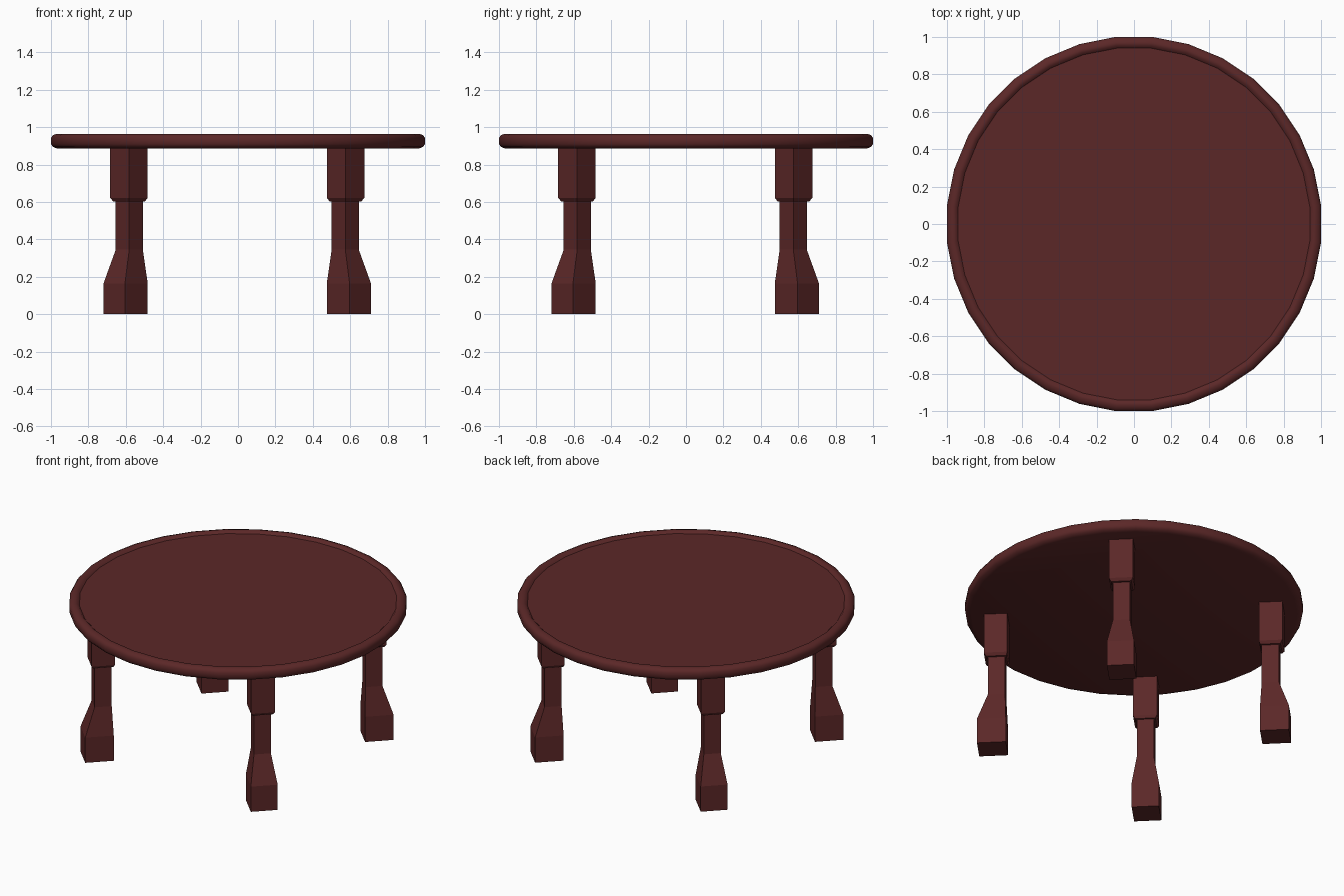
import bpy, bmesh, math

if "Cube" in bpy.data.objects:
    bpy.data.objects.remove(bpy.data.objects["Cube"])

wood = bpy.data.materials.new("dark red wood")
wood.diffuse_color = (0.105, 0.0205, 0.0205, 1)
wood.use_nodes = True
wood.node_tree.nodes["Principled BSDF"].inputs["Base Color"].default_value = wood.diffuse_color


def loft(name, rings):
    """Skin a stack of equal-sized rings and cap both ends."""
    bm = bmesh.new()
    loops = [[bm.verts.new(p) for p in ring] for ring in rings]
    n = len(loops[0])
    for a, b in zip(loops, loops[1:]):
        for i in range(n):
            j = (i + 1) % n
            bm.faces.new((a[i], a[j], b[j], b[i]))
    bm.faces.new(loops[0][::-1])
    bm.faces.new(loops[-1])
    bmesh.ops.recalc_face_normals(bm, faces=bm.faces)
    mesh = bpy.data.meshes.new(name)
    bm.to_mesh(mesh)
    bm.free()
    mesh.materials.append(wood)
    obj = bpy.data.objects.new(name, mesh)
    bpy.context.collection.objects.link(obj)
    return obj


# Tabletop: 32-sided disc with rounded edge and a shallow recess inside the rim
SIDES = 32
FLAT = 1 / math.cos(math.pi / SIDES)
profile = [(0.965, 0.885), (0.99, 0.895), (1.0, 0.91), (1.0, 0.942),
           (0.99, 0.957), (0.968, 0.965), (0.953, 0.963), (0.94, 0.95)]


def circle(r, z):
    angles = [(i + 0.5) * math.tau / SIDES for i in range(SIDES)]
    return [(r * FLAT * math.cos(a), r * FLAT * math.sin(a), z) for a in angles]


top = loft("tabletop", [circle(r, z) for r, z in profile])
bpy.context.view_layer.objects.active = top
top.select_set(True)
bpy.ops.object.shade_smooth_by_angle(angle=math.radians(40))
top.select_set(False)

# Legs: (z, inner radius, outer radius, half width), set on the diagonals
sections = [(0.0, 0.758, 0.93, 0.081), (0.165, 0.758, 0.93, 0.081),
            (0.345, 0.765, 0.868, 0.051), (0.602, 0.765, 0.868, 0.051),
            (0.604, 0.757, 0.878, 0.06), (0.622, 0.75, 0.89, 0.072),
            (0.89, 0.75, 0.89, 0.072)]
names = ["back_right_leg", "back_left_leg", "front_left_leg", "front_right_leg"]
for k, name in enumerate(names):
    leg = loft(name, [[(i, -w, z), (o, -w, z), (o, w, z), (i, w, z)]
                      for z, i, o, w in sections])
    leg.rotation_euler.z = math.radians(45 + 90 * k)
    leg.location = (-0.004, -0.004, 0)
